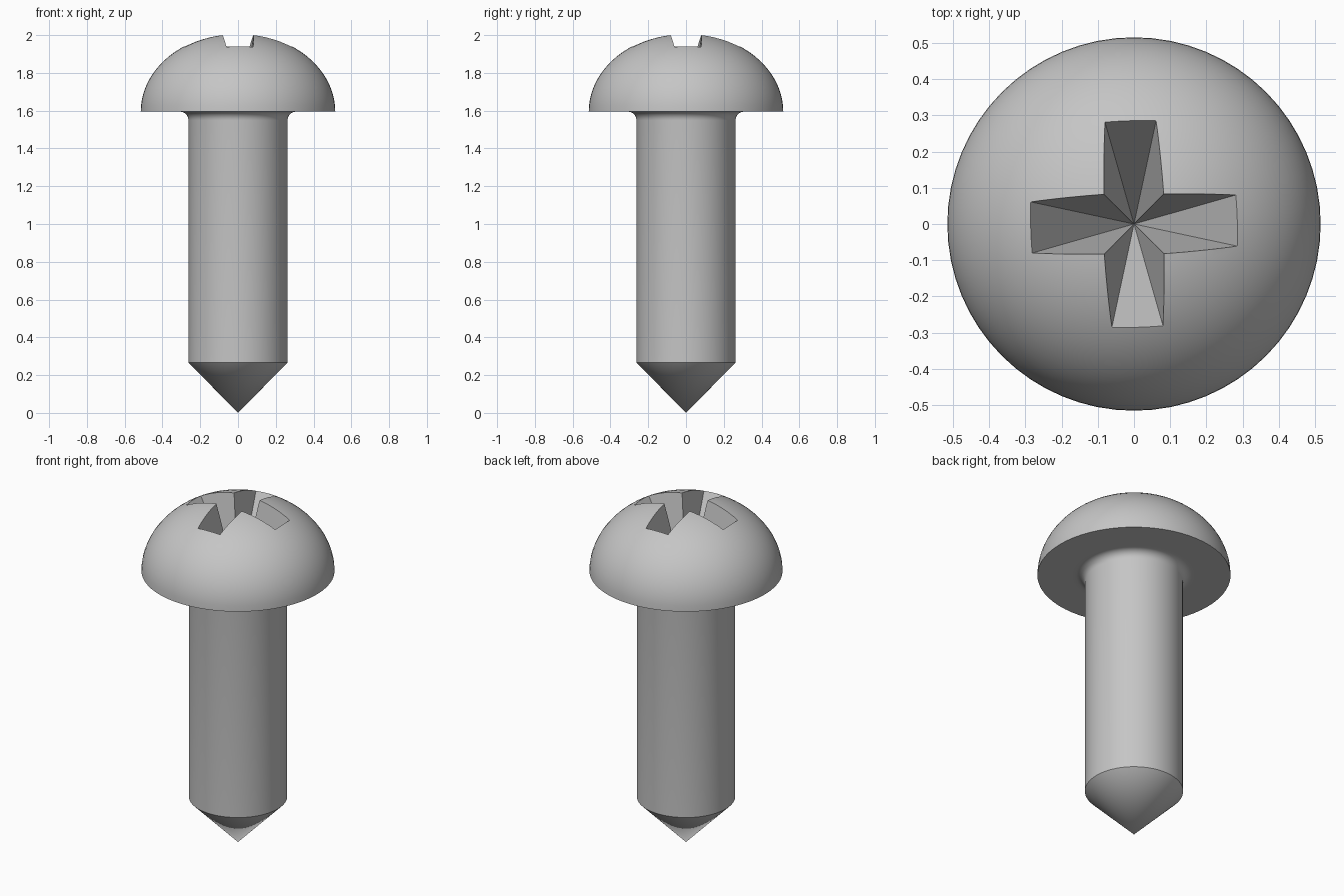
import bpy, bmesh, math

if "Cube" in bpy.data.objects:
    bpy.data.objects.remove(bpy.data.objects["Cube"])

SEG = 64
HEAD_R, HEAD_Z, DOME_H = 0.515, 1.595, 0.4154
SHANK_R, FILLET = 0.262, 0.046
APEX_Z = 1.49  # bottom of the drive recess

steel = bpy.data.materials.new("grey_steel")
steel.diffuse_color = (0.56, 0.56, 0.56, 1)
steel.use_nodes = True
steel.node_tree.nodes["Principled BSDF"].inputs["Base Color"].default_value = steel.diffuse_color


def make_object(name, bm):
    bmesh.ops.recalc_face_normals(bm, faces=bm.faces)
    mesh = bpy.data.meshes.new(name)
    bm.to_mesh(mesh)
    bm.free()
    mesh.materials.append(steel)
    ob = bpy.data.objects.new(name, mesh)
    bpy.context.collection.objects.link(ob)
    return ob


def lathe(name, profile):
    """Revolve (radius, z) points around z; the end points lie on the axis."""
    bm = bmesh.new()
    bottom = bm.verts.new((0, 0, profile[0][1]))
    top = bm.verts.new((0, 0, profile[-1][1]))
    angles = [2 * math.pi * i / SEG for i in range(SEG)]
    rings = [[bm.verts.new((r * math.cos(a), r * math.sin(a), z)) for a in angles]
             for r, z in profile[1:-1]]
    for i in range(SEG):
        j = (i + 1) % SEG
        bm.faces.new((bottom, rings[0][j], rings[0][i]))
        bm.faces.new((top, rings[-1][i], rings[-1][j]))
        for lo, hi in zip(rings, rings[1:]):
            bm.faces.new((lo[i], lo[j], hi[j], hi[i]))
    return make_object(name, bm)


# Screw body: pointed tip, shank, fillet under the head, domed head
profile = [(0, 0), (SHANK_R, 0.266)]
for i in range(7):
    a = math.pi / 2 * i / 6
    profile.append((SHANK_R + FILLET * (1 - math.cos(a)),
                    HEAD_Z - FILLET * (1 - math.sin(a))))
profile += [(0.33, HEAD_Z)]
for i in range(21):
    a = math.pi / 2 * i / 20
    profile.append((HEAD_R * math.cos(a), HEAD_Z + DOME_H * math.sin(a)))
screw = lathe("screw_body", profile)

# Cross recess: a twelve-sided star narrowing to a point inside the head
arm = [(0.082, 0.083), (0.281, 0.08), (0.285, -0.061)]
bm = bmesh.new()
point = bm.verts.new((0, 0, APEX_Z))
cap = bm.verts.new((0, 0, 2.4))
star = []
for turn in range(4):
    c, s = ((1, 0), (0, -1), (-1, 0), (0, 1))[turn]
    for px, py in arm:
        x, y = px * c - py * s, px * s + py * c
        z = HEAD_Z + DOME_H * math.sqrt(1 - (x * x + y * y) / HEAD_R ** 2)
        k = 1.4  # carry the walls on past the dome
        star.append(bm.verts.new((x * k, y * k, APEX_Z + (z - APEX_Z) * k)))
for i, v in enumerate(star):
    w = star[(i + 1) % len(star)]
    bm.faces.new((point, v, w))
    bm.faces.new((cap, w, v))
cutter = make_object("recess_cutter", bm)
cutter.hide_render = True

cut = screw.modifiers.new("cross_recess", 'BOOLEAN')
cut.operation = 'DIFFERENCE'
cut.solver = 'EXACT'
cut.object = cutter
bpy.context.view_layer.objects.active = screw
screw.select_set(True)
bpy.ops.object.modifier_apply(modifier=cut.name)
bpy.data.objects.remove(cutter)

# Smooth round surfaces, sharp rim, tip edge and recess edges
bpy.ops.object.shade_smooth_by_angle(angle=math.radians(20))
